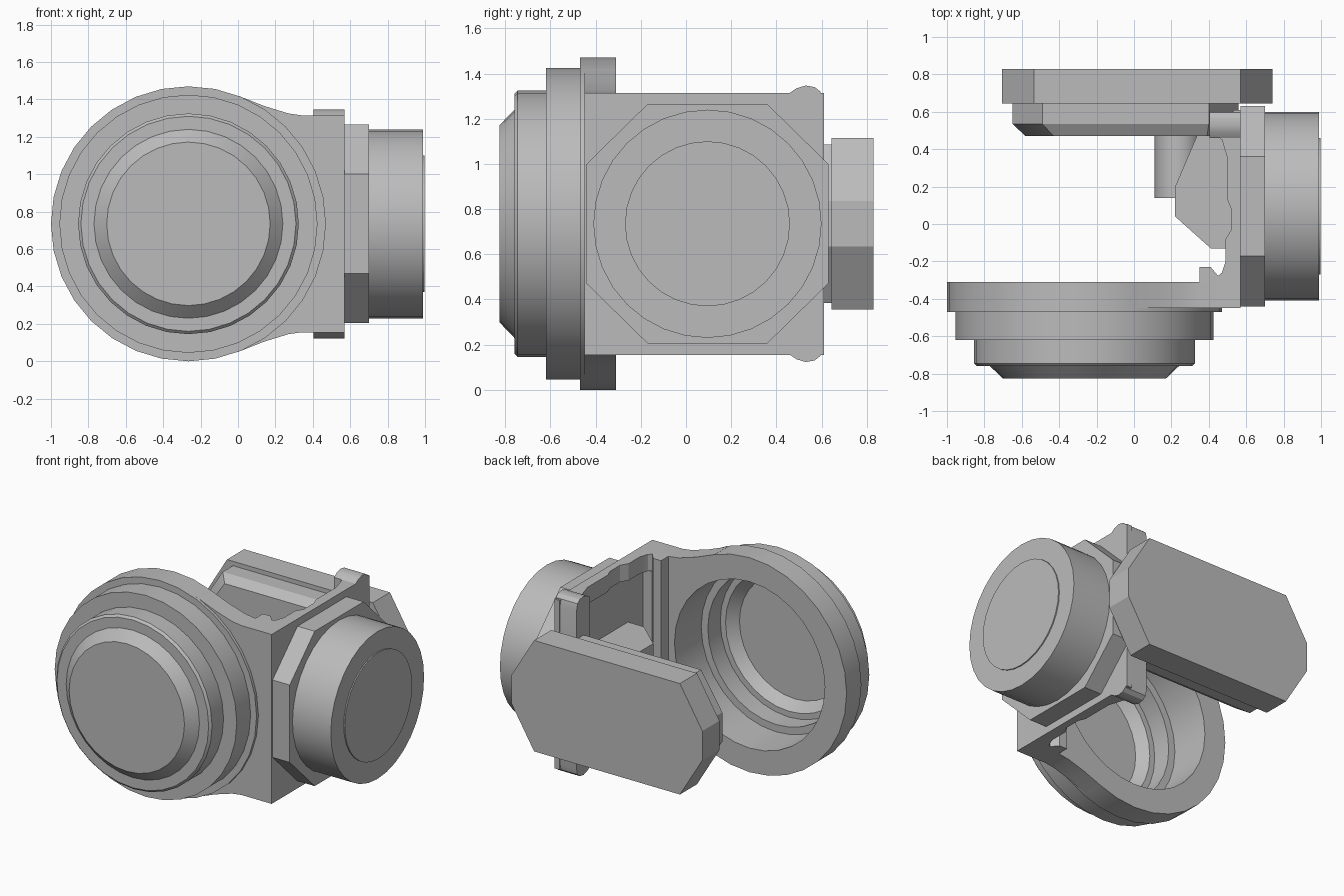
import bpy, bmesh, math

cube = bpy.data.objects.get("Cube")
if cube:
    bpy.data.objects.remove(cube, do_unlink=True)

grey = bpy.data.materials.new("plain grey")
grey.use_nodes = True
GREY = (0.5, 0.5, 0.5, 1)
grey.diffuse_color = GREY
grey.node_tree.nodes["Principled BSDF"].inputs["Base Color"].default_value = GREY

MID = 0.735  # height of the shared horizontal axis


def place(axis, u, v, d):
    """Map a 2D outline point and a depth to 3D, extruding along axis."""
    return {"x": (d, u, v), "y": (u, d, v), "z": (u, v, d)}[axis]


def loft(name, axis, sections, closed=False):
    """Skin a list of (outline, depth) sections; cap the ends unless closed."""
    bm = bmesh.new()
    rings = [[bm.verts.new(place(axis, u, v, d)) for u, v in pts] for pts, d in sections]
    pairs = list(zip(rings, rings[1:]))
    if closed:
        pairs.append((rings[-1], rings[0]))
    for a, b in pairs:
        for i in range(len(a)):
            j = (i + 1) % len(a)
            bm.faces.new((a[i], a[j], b[j], b[i]))
    if not closed:
        bm.faces.new(rings[0])
        bm.faces.new(rings[-1])
    bmesh.ops.recalc_face_normals(bm, faces=bm.faces)
    mesh = bpy.data.meshes.new(name)
    bm.to_mesh(mesh)
    bm.free()
    mesh.materials.append(grey)
    obj = bpy.data.objects.new(name, mesh)
    bpy.context.collection.objects.link(obj)
    bpy.ops.object.select_all(action="DESELECT")
    obj.select_set(True)
    bpy.context.view_layer.objects.active = obj
    bpy.ops.object.shade_smooth_by_angle(angle=math.radians(28))
    return obj


def prism(name, axis, pts, a, b):
    return loft(name, axis, [(pts, a), (pts, b)])


def circle(cu, r, n=32, cv=MID):
    return [(cu + r * math.cos(math.tau * i / n), cv + r * math.sin(math.tau * i / n))
            for i in range(n)]


def lathe(name, axis, cu, profile, closed=False):
    return loft(name, axis, [(circle(cu, r), d) for r, d in profile], closed)


def rect(u0, u1, v0, v1):
    return [(u0, v0), (u1, v0), (u1, v1), (u0, v1)]


def octagon(u0, u1, half, cut_u, cut_v):
    """Elongated eight-sided outline centred on the axis height."""
    lo, hi = MID - half, MID + half
    return [(u0 + cut_u, lo), (u1 - cut_u, lo), (u1, lo + cut_v), (u1, hi - cut_v),
            (u1 - cut_u, hi), (u0 + cut_u, hi), (u0, hi - cut_v), (u0, lo + cut_v)]


# Hollow stepped front cover, open at the rear
RING_X = -0.265
lathe("front_cover", "y", RING_X, [
    (0.57, -0.31), (0.735, -0.31), (0.735, -0.47), (0.69, -0.47), (0.69, -0.62),
    (0.59, -0.62), (0.59, -0.745), (0.575, -0.76), (0.505, -0.76), (0.437, -0.825),
    (0.01, -0.825), (0.01, -0.80), (0.42, -0.80), (0.48, -0.735), (0.52, -0.735),
    (0.52, -0.6), (0.57, -0.6)], closed=True)
prism("front_face", "y", circle(RING_X, 0.43), -0.825, -0.80)

# Neck joining the ring to the side wall
arc = [(RING_X + 0.66 * math.cos(t), MID + 0.66 * math.sin(t))
       for t in [math.radians(-69 + 138 * i / 12) for i in range(13)]]
upper = [(0.0, 1.42), (0.14, 1.365), (0.27, 1.325), (0.34, 1.315), (0.57, 1.315)]
lower = [(x, 2 * MID - z) for x, z in reversed(upper)]
prism("ring_neck", "y", arc + upper + lower, -0.45, -0.31)

# Side wall with inner lips at top and bottom
prism("side_wall", "z", rect(0.53, 0.57, -0.45, 0.61), 0.155, 1.315)
prism("front_post", "z", [(0.35, -0.32), (0.35, -0.23), (0.41, -0.23), (0.46, -0.29),
                          (0.57, -0.29), (0.57, -0.32)], 0.155, 1.315)
lip = [(0.57, -0.31), (0.41, -0.31), (0.47, -0.26), (0.49, -0.2), (0.49, -0.08),
       (0.52, -0.03), (0.52, 0.08), (0.50, 0.13), (0.50, 0.35), (0.47, 0.45),
       (0.41, 0.5), (0.57, 0.5)]
for name, z0, z1 in (("upper_lip", 1.2, 1.315), ("lower_lip", 0.155, 0.27)):
    prism(name, "z", lip, z0, z1)

# Rear post with rounded ends above and below the wall
bump = [(0.46, 1.315), (0.49, 1.335), (0.53, 1.347), (0.57, 1.34), (0.595, 1.32), (0.605, 1.28)]
prism("rear_post", "x", bump + [(y, 2 * MID - z) for y, z in reversed(bump)], 0.405, 0.57)

# Side mount and round side cap
SIDE_Y = 0.095
prism("side_mount", "x", octagon(-0.44, 0.63, 0.53, 0.27, 0.265), 0.57, 0.70)
lathe("side_cap", "x", SIDE_Y, [(0.505, 0.70), (0.505, 0.99)])
lathe("side_cap_disc", "x", SIDE_Y, [(0.365, 0.99), (0.365, 0.998)])

# Rear plate and its inner layer
prism("rear_plate", "y", octagon(-0.705, 0.74, 0.38, 0.17, 0.28), 0.645, 0.83)
loft("rear_plate_layer", "y", [
    (octagon(-0.58, 0.54, 0.31, 0.15, 0.22), 0.47),
    (octagon(-0.65, 0.56, 0.35, 0.16, 0.25), 0.535),
    (octagon(-0.65, 0.56, 0.35, 0.16, 0.25), 0.65)])

# Inner stub and angled block
prism("inner_stub", "y", circle(0.235, 0.125, 16), 0.14, 0.48)
prism("inner_block", "z", [(0.22, 0.2), (0.22, 0.04), (0.41, -0.13), (0.54, -0.13),
                           (0.54, 0.48), (0.34, 0.48)], MID - 0.15, MID + 0.15)
